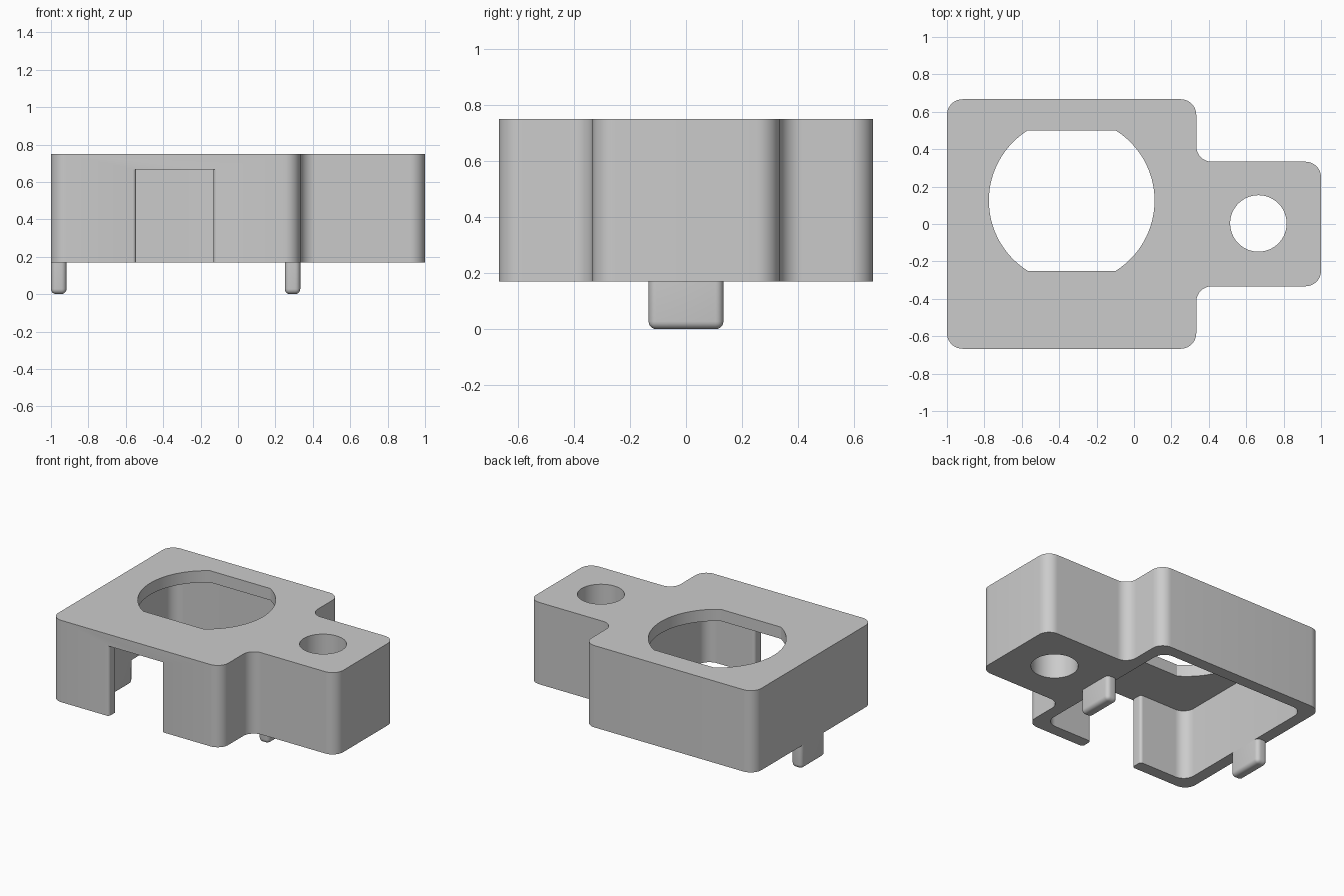
import bpy, bmesh, math
from mathutils import Vector

cube = bpy.data.objects.get("Cube")
if cube:
    bpy.data.objects.remove(cube)

grey = bpy.data.materials.new("plain grey")
grey.use_nodes = True
COLOUR = (0.6, 0.6, 0.6, 1)
grey.diffuse_color = COLOUR
grey.node_tree.nodes["Principled BSDF"].inputs["Base Color"].default_value = COLOUR

WALL = 0.083      # wall and top plate thickness
BASE, TOP = 0.17, 0.75
CEILING = TOP - WALL


def rounded(corners, steps=10):
    """Outline from (x, y, radius) corners, each replaced by a tangent arc."""
    outline = []
    for i, (x, y, r) in enumerate(corners):
        p = Vector((x, y))
        if r == 0:
            outline.append(p)
            continue
        a = (Vector(corners[i - 1][:2]) - p).normalized()
        b = (Vector(corners[(i + 1) % len(corners)][:2]) - p).normalized()
        centre = p + (a + b) * r          # corners are all square
        for k in range(steps + 1):
            t = math.pi / 2 * k / steps
            outline.append(centre - b * r * math.cos(t) - a * r * math.sin(t))
    return outline


def circle(x, y, r, steps=64):
    angles = [2 * math.pi * k / steps for k in range(steps)]
    return [Vector((x + r * math.cos(t), y + r * math.sin(t))) for t in angles]


def add_object(name, bm):
    bmesh.ops.recalc_face_normals(bm, faces=bm.faces)
    mesh = bpy.data.meshes.new(name)
    bm.to_mesh(mesh)
    bm.free()
    mesh.materials.append(grey)
    obj = bpy.data.objects.new(name, mesh)
    bpy.context.collection.objects.link(obj)
    return obj


def prism(name, outline, z0, z1):
    bm = bmesh.new()
    face = bm.faces.new([bm.verts.new((p.x, p.y, z0)) for p in outline])
    side = bmesh.ops.extrude_face_region(bm, geom=[face])["geom"]
    verts = [v for v in side if isinstance(v, bmesh.types.BMVert)]
    bmesh.ops.translate(bm, verts=verts, vec=(0, 0, z1 - z0))
    return add_object(name, bm)


def activate(obj):
    bpy.ops.object.select_all(action='DESELECT')
    obj.select_set(True)
    bpy.context.view_layer.objects.active = obj


def cut(target, cutter):
    cutter.hide_render = True
    mod = target.modifiers.new("cut", 'BOOLEAN')
    mod.operation, mod.solver, mod.object = 'DIFFERENCE', 'EXACT', cutter
    activate(target)
    bpy.ops.object.modifier_apply(modifier=mod.name)
    bpy.data.objects.remove(cutter)


# Housing: square block with a narrower mounting tab
R = 0.083
half = [(-1, 0.667, R), (0.333, 0.667, R), (0.333, 0.333, R), (1, 0.333, R)]
housing = prism("housing", rounded(half + [(x, -y, r) for x, y, r in reversed(half)]), BASE, TOP)

# Cavity open below, joined to the front slot with softened jambs
inner = 0.667 - WALL
left, right, front = -0.545, -0.13, -0.6675
e = 0.02
cavity = [(-1 + WALL, inner, R), (0.333 - WALL, inner, R), (0.333 - WALL, -inner, R),
          (right, -inner, e), (right, front, e), (right + 0.1, front, 0),
          (right + 0.1, -0.8, 0), (left - 0.1, -0.8, 0), (left - 0.1, front, 0),
          (left, front, e), (left, -inner, e), (-1 + WALL, -inner, R)]
cut(housing, prism("cavity_cutter", rounded(cavity), 0, CEILING))

# Round opening with two flats in the top plate
cx, cy, r = -0.333, 0.125, 0.443
flat = math.asin(0.375 / r)
arc = [-flat + 2 * flat * k / 32 for k in range(33)]
arc += [t + math.pi for t in arc]
opening = [Vector((cx + r * math.cos(t), cy + r * math.sin(t))) for t in arc]
cut(housing, prism("opening_cutter", opening, CEILING - 0.1, 1))

# Screw hole through the tab
cut(housing, prism("screw_hole_cutter", circle(0.665, 0.003, 0.151), 0, 1))
activate(housing)
bpy.ops.object.shade_smooth_by_angle(angle=math.radians(30))

# Two locating pegs under the side walls
for name, x in (("right_peg", -1 + WALL / 2), ("left_peg", 0.333 - WALL / 2)):
    bm = bmesh.new()
    bmesh.ops.create_cube(bm, size=1)
    bmesh.ops.scale(bm, verts=bm.verts, vec=(WALL, 0.267, BASE))
    bmesh.ops.translate(bm, verts=bm.verts, vec=(x, 0, BASE / 2))
    edges = [ed for ed in bm.edges if min(v.co.z for v in ed.verts) < 0.01]
    bmesh.ops.bevel(bm, geom=edges, offset=0.028, segments=5, profile=0.5, affect='EDGES')
    activate(add_object(name, bm))
    bpy.ops.object.shade_smooth_by_angle(angle=math.radians(30))
